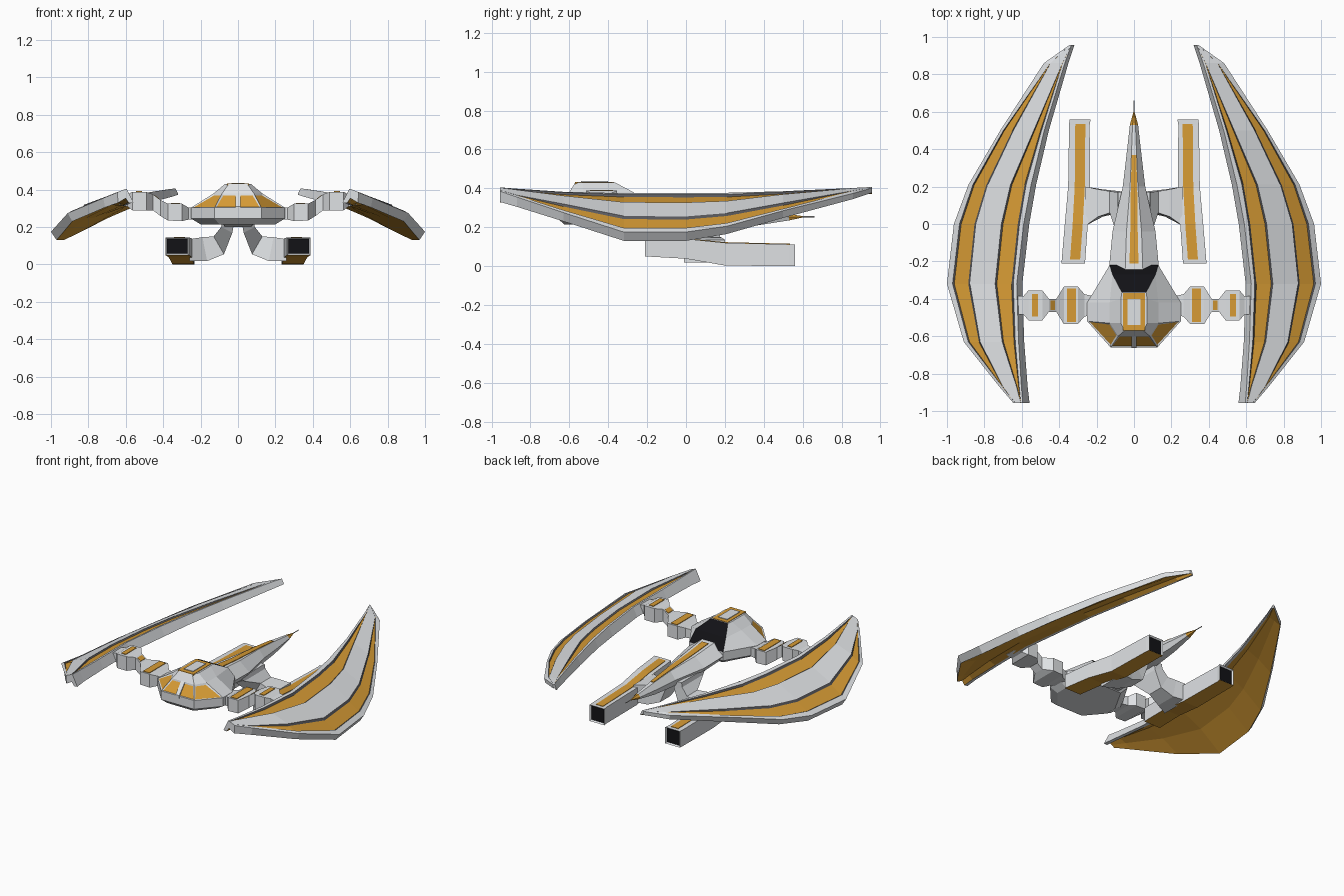
import bpy, bmesh
from math import pi

if "Cube" in bpy.data.objects:
    bpy.data.objects.remove(bpy.data.objects["Cube"])


def material(name, rgb):
    m = bpy.data.materials.new(name)
    m.diffuse_color = (*rgb, 1)
    m.use_nodes = True
    m.node_tree.nodes["Principled BSDF"].inputs["Base Color"].default_value = m.diffuse_color
    return m


MATS = [material("hull_grey", (.74, .76, .78)), material("amber", (.68, .33, .035)),
        material("black", (.006, .006, .008)), material("groove", (.10, .10, .11))]
GREY, AMBER, BLACK, DARK = range(4)


def loft(name, sections, mats=None, caps=(GREY, GREY), insets=None, mirror=False):
    """Skin equal-length rings; mats maps strip or (ring, strip) to a material;
    insets maps (ring, strip) or 'start'/'end' to (thickness, depth, material)."""
    mats, insets = mats or {}, insets or {}
    bm = bmesh.new()
    rings = [[bm.verts.new(p) for p in s] for s in sections]
    n, faces = len(rings[0]), {}
    for i in range(len(rings) - 1):
        for j in range(n):
            k = (j + 1) % n
            f = bm.faces.new((rings[i][j], rings[i][k], rings[i + 1][k], rings[i + 1][j]))
            f.material_index = mats.get((i, j), mats.get(j, GREY))
            faces[i, j] = f
    for key, ring, m in (("start", rings[0], caps[0]), ("end", rings[-1], caps[1])):
        faces[key] = bm.faces.new(ring)
        faces[key].material_index = m
    bmesh.ops.recalc_face_normals(bm, faces=bm.faces[:])
    for key, (thick, depth, m) in insets.items():
        bmesh.ops.inset_individual(bm, faces=[faces[key]], thickness=thick, depth=depth)
        faces[key].material_index = m
    me = bpy.data.meshes.new(name)
    bm.to_mesh(me)
    bm.free()
    for m in MATS:
        me.materials.append(m)
    ob = bpy.data.objects.new(name, me)
    bpy.context.collection.objects.link(ob)
    if mirror:
        ob.modifiers.new("mirror", 'MIRROR')
    return ob


def rect_y(y, x0, x1, z0, z1):
    return [(x0, y, z0), (x1, y, z0), (x1, y, z1), (x0, y, z1)]


def rect_x(x, yc, hy, z0, z1):
    return [(x, yc - hy, z0), (x, yc + hy, z0), (x, yc + hy, z1), (x, yc - hy, z1)]


def box(name, x0, x1, y0, y1, z0, z1, mat, mirror=False):
    return loft(name, [rect_y(y0, x0, x1, z0, z1), rect_y(y1, x0, x1, z0, z1)],
                dict.fromkeys(range(4), mat), (mat, mat), mirror=mirror)


# Crescent wings: y, inner x, outer x, ridge z, rim top z, rim bottom z, band limits
STATIONS = [
    (-.957, .595, .645, .405, .385, .33, .20, .21, .80, .81),
    (-.87, .602, .72, .398, .355, .305, .10, .22, .84, .86),
    (-.63, .617, .91, .382, .275, .23, .06, .30, .70, .92),
    (-.32, .627, 1.0, .375, .175, .13, .05, .31, .67, .92),
    (.0, .59, .963, .375, .175, .13, .06, .32, .68, .92),
    (.21, .55, .885, .377, .205, .165, .08, .33, .69, .93),
    (.50, .48, .715, .385, .285, .248, .06, .24, .70, .93),
    (.86, .37, .482, .402, .374, .345, .10, .11, .68, .69),
    (.957, .335, .345, .407, .402, .377, .20, .21, .80, .81)]


def wing_section(y, xi, xo, zr, zo, zb, t1, t2, t3, t4):
    w, k = xo - xi, zo - zb

    def at(t, dz=0):
        return (xi + w * t, y, zr + (zo - zr) * t + .2 * w * t * (1 - t) + dz)
    top = [at(0)]
    for a, b in ((t1, t2), (t3, t4)):
        e, d = min(.025, (b - a) * .3), -min(.01, (b - a) * .05)
        top += [at(a), at(a + e, d), at(b - e, d), at(b)]
    return top + [at(1), (xo - .08 * w, y, zb), at(.5, -k), at(.12, -k * .9),
                  (xi - .01 * k / .045, y, zr - 1.4 * k), (xi - .03 * k / .045, y, zr - 1.35 * k)]


loft("wing", [wing_section(*s) for s in STATIONS],
     {1: DARK, 2: AMBER, 3: DARK, 5: DARK, 6: AMBER, 7: DARK, 10: AMBER, 11: AMBER, 12: AMBER},
     mirror=True)


# Faceted cockpit hull
def ring(z, half):
    return [(x, y, z) for x, y in half] + [(-x, y, z) for x, y in reversed(half)]


base = [(.125, -.66), (.25, -.52), (.25, -.42), (.13, -.22)]
low = [(x * .8, -.44 + (y + .44) * .85) for x, y in base]
loft("cockpit_hull", [
    ring(.215, low), ring(.245, base), ring(.305, base),
    ring(.38, [(.085, -.60), (.13, -.53), (.13, -.42), (.115, -.27)]),
    ring(.43, [(.05, -.57), (.07, -.53), (.07, -.40), (.065, -.365)])],
    {(2, 3): BLACK, (3, 3): BLACK},
    insets={(2, 7): (.012, -.005, AMBER), (2, 0): (.014, -.005, AMBER),
            (2, 6): (.014, -.005, AMBER), (3, 3): (.006, 0, BLACK)})
loft("window_strut", [rect_y(-.662, -.014, .014, .29, .31), rect_y(-.595, -.014, .014, .36, .386)])
box("roof_frame", -.058, .058, -.57, -.37, .40, .433, AMBER)
box("roof_hatch", -.034, .034, -.54, -.40, .41, .437, GREY)


# Tapering tail boom with amber tip and stripe
def boom(y, w, zt, zb):
    zm = (zt + zb) / 2
    return [(-.35 * w, y, zt), (.35 * w, y, zt), (w, y, zm),
            (.6 * w, y, zb), (-.6 * w, y, zb), (-w, y, zm)]


BOOM = [(-.25, .135, .34, .22), (-.04, .115, .32, .20), (.2, .06, .305, .20),
        (.37, .04, .288, .21), (.53, .022, .268, .235), (.60, .003, .257, .25)]
loft("tail_boom", [boom(*s) for s in BOOM], {(4, j): AMBER for j in range(6)}, (GREY, AMBER))
loft("boom_stripe", [rect_y(y, -h, h, z - .01, z + .004) for y, h, z in
                     ((-.21, .024, .337), (-.04, .02, .32), (.2, .017, .305), (.37, .012, .288))],
     dict.fromkeys(range(4), AMBER), (AMBER, AMBER))
bpy.ops.mesh.primitive_cylinder_add(vertices=6, radius=.003, depth=.08,
                                    location=(0, .62, .254), rotation=(pi / 2, 0, 0))
bpy.context.object.name = "antenna"

# Bent engine pods with black openings
PODS = [(-.212, .262, .388, .05, .145), (.0, .247, .37, .038, .14),
        (.2, .235, .352, .003, .12), (.53, .237, .347, .0, .112), (.56, .232, .345, .0, .112)]
loft("engine_pod", [rect_y(*p) for p in PODS], {0: AMBER},
     insets={"start": (.012, -.01, BLACK), "end": (.012, -.01, BLACK)}, mirror=True)
loft("pod_stripe", [rect_y(y, x - .027, x + .027, z - .01, z + .003) for y, x, z in
                    ((-.19, .315, .144), (0, .301, .14), (.2, .29, .12), (.535, .287, .112))],
     dict.fromkeys(range(4), AMBER), (AMBER, AMBER), mirror=True)


# Pylons joining boom and pods
def pylon(y0, y1, a, b):
    return [(a[0], y0, a[1]), (a[0], y1, a[1]), (b[0], y1, b[1]), (b[0], y0, b[1])]


loft("pylon", [pylon(-.09, .17, (.085, .23), (.02, .23)),
               pylon(-.06, .17, (.09, .20), (.03, .17)),
               pylon(.06, .175, (.13, .15), (.075, .055)),
               pylon(.04, .185, (.19, .146), (.165, .018)),
               pylon(-.01, .20, (.26, .135), (.26, .018))], mirror=True)

# Stepped arms carrying the wings
ARM = [(.22, .05, .24, .30), (.265, .06, .24, .305), (.30, .10, .232, .325), (.375, .10, .235, .325),
       (.415, .035, .26, .345), (.455, .035, .29, .375), (.49, .08, .29, .388),
       (.565, .08, .29, .388), (.59, .05, .31, .375), (.635, .05, .32, .365)]
loft("wing_arm", [rect_x(x, -.435, hy, z0, z1) for x, hy, z0, z1 in ARM], mirror=True)
box("arm_stripe_inner", .31, .358, -.525, -.345, .31, .329, AMBER, True)
box("arm_stripe_outer", .512, .545, -.495, -.375, .37, .392, AMBER, True)
loft("arm_stripe_joint", [rect_x(.423, -.435, .025, .33, .354), rect_x(.447, -.435, .025, .35, .372)],
     dict.fromkeys(range(4), AMBER), (AMBER, AMBER), mirror=True)
